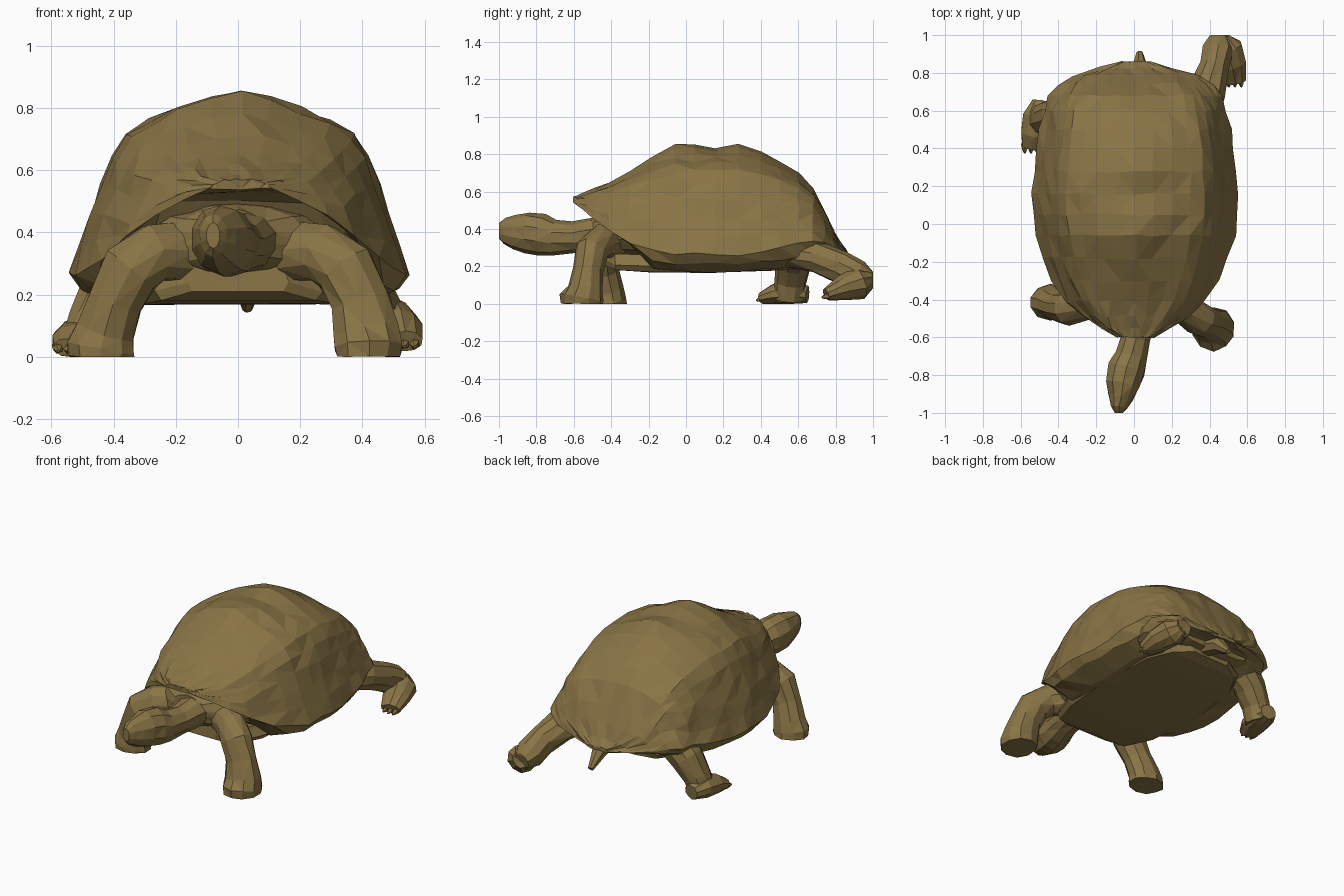
import bpy, bmesh, math, random
from mathutils import Vector

random.seed(4)
mat = bpy.data.materials.new("tortoise_brown")
mat.diffuse_color = (0.25, 0.175, 0.06, 1)


def skin(name, rings, jitter=0.0):
    """Close a list of equal-sized point rings into a faceted solid."""
    bm = bmesh.new()
    loops = []
    for ring in rings:
        xs = [p[0] for p in ring]
        amount = min(jitter, 0.02 * (max(xs) - min(xs)))
        loop = []
        for p in ring:
            v = Vector(p) + Vector([random.uniform(-amount, amount) for _ in range(3)])
            v.z = max(v.z, 0.0)
            v.y = min(1.0, max(-1.0, v.y))
            loop.append(bm.verts.new(v))
        loops.append(loop)
    n = len(loops[0])
    for a, b in zip(loops, loops[1:]):
        for i in range(n):
            j = (i + 1) % n
            bm.faces.new((a[i], a[j], b[j], b[i]))
    bm.faces.new(loops[0])
    bm.faces.new(loops[-1])
    bmesh.ops.recalc_face_normals(bm, faces=bm.faces)
    bmesh.ops.triangulate(bm, faces=bm.faces)
    me = bpy.data.meshes.new(name)
    bm.to_mesh(me)
    bm.free()
    me.materials.append(mat)
    ob = bpy.data.objects.new(name, me)
    bpy.context.collection.objects.link(ob)
    return ob


def tube(name, path, ref, sides=10, jitter=0.007):
    """Sweep an oval along path points (x, y, z, side radius, up radius)."""
    pts = [Vector(p[:3]) for p in path]
    ref = Vector(ref)
    rings = []
    for i, p in enumerate(pts):
        t = (pts[min(i + 1, len(pts) - 1)] - pts[max(i - 1, 0)]).normalized()
        side = ref.cross(t).normalized()
        up = t.cross(side)
        a, b = path[i][3:]
        ring = []
        for k in range(sides):
            ang = 2 * math.pi * (k + 0.5) / sides
            ring.append(p + side * a * math.cos(ang) + up * b * math.sin(ang))
        rings.append(ring)
    return skin(name, rings, jitter)


Y, Z = (0, 1, 0), (0, 0, 1)

# Shell: half cross-section (share of width, share of height), then stations
# along y: y, half width, rim z, top z, underside z, central bump
arch = [(1, 0), (0.94, 0.17), (0.885, 0.34), (0.82, 0.52), (0.76, 0.66),
        (0.67, 0.79), (0.54, 0.87), (0.37, 0.93), (0.18, 0.98)]
stations = [
    (-0.60, 0.10, 0.545, 0.57, 0.54, 0), (-0.55, 0.19, 0.51, 0.59, 0.53, 0),
    (-0.49, 0.28, 0.46, 0.62, 0.53, 0), (-0.41, 0.37, 0.385, 0.655, 0.50, 0),
    (-0.30, 0.44, 0.315, 0.71, 0.33, 0), (-0.18, 0.49, 0.285, 0.77, 0.185, 0.005),
    (-0.06, 0.525, 0.27, 0.82, 0.175, 0.03), (0.05, 0.54, 0.265, 0.835, 0.17, 0.01),
    (0.16, 0.545, 0.265, 0.835, 0.17, 0), (0.28, 0.535, 0.265, 0.83, 0.175, 0.025),
    (0.40, 0.52, 0.28, 0.80, 0.18, 0.02), (0.50, 0.505, 0.30, 0.755, 0.185, 0.005),
    (0.60, 0.485, 0.32, 0.695, 0.20, 0), (0.68, 0.46, 0.33, 0.62, 0.25, 0),
    (0.74, 0.41, 0.325, 0.50, 0.28, 0), (0.785, 0.33, 0.31, 0.40, 0.28, 0),
    (0.825, 0.19, 0.285, 0.32, 0.27, 0), (0.86, 0.08, 0.27, 0.285, 0.26, 0),
]
rings = []
for y, w, zr, zt, zb, bump in stations:
    half = [(w * u, zr + (zt - zr) * v + bump * max(0, 1 - 2 * u)) for u, v in arch]
    ze = zr + (zb - zr) * (0.55 if zb < zr else 0.15)
    ring = half + [(0, zt + bump)] + [(-x, z) for x, z in reversed(half)]
    ring += [(-w * 0.93, ze), (-w * 0.68, zb), (0, zb), (w * 0.68, zb), (w * 0.93, ze)]
    rings.append([(x + 0.008, y, z) for x, z in ring])
skin("shell", rings, 0.008)

# Belly plate
rings = []
for y, w, zb in [(-0.44, 0.16, 0.21), (-0.38, 0.27, 0.18), (-0.2, 0.34, 0.17),
                 (0.15, 0.38, 0.168), (0.5, 0.34, 0.18), (0.64, 0.26, 0.19), (0.7, 0.14, 0.21)]:
    rings.append([(w * 0.92, y, zb), (w, y, zb + 0.03), (w * 0.9, y, zb + 0.09),
                  (-w * 0.9, y, zb + 0.09), (-w, y, zb + 0.03), (-w * 0.92, y, zb)])
skin("belly_plate", rings, 0.003)

# Loose skin around the shoulders and hips
tube("shoulder_skin", [(0, -0.2, 0.36, 0.36, 0.12), (0, -0.36, 0.37, 0.30, 0.125),
                       (0, -0.44, 0.38, 0.22, 0.11), (0, -0.50, 0.38, 0.11, 0.09)], Z, 14)
tube("hip_skin", [(0, 0.4, 0.27, 0.4, 0.06), (0, 0.62, 0.28, 0.38, 0.06),
                  (0, 0.74, 0.28, 0.25, 0.04)], Z, 12)

# Neck and head
tube("neck_and_head", [
    (0.02, -0.35, 0.38, 0.15, 0.11), (0.02, -0.50, 0.37, 0.10, 0.09),
    (0.01, -0.60, 0.355, 0.08, 0.085), (-0.015, -0.70, 0.355, 0.088, 0.095),
    (-0.04, -0.77, 0.37, 0.102, 0.112), (-0.06, -0.85, 0.38, 0.095, 0.110),
    (-0.07, -0.92, 0.385, 0.068, 0.092), (-0.08, -0.97, 0.39, 0.045, 0.070),
    (-0.08, -1.00, 0.39, 0.022, 0.042)], Z, 10, 0.005)

# Tail
tube("tail", [(0.03, 0.66, 0.28, 0.07, 0.05), (0.03, 0.82, 0.235, 0.045, 0.045),
              (0.03, 0.905, 0.155, 0.018, 0.018)], Z, 7, 0.003)

# Front legs, mid-stride
tube("front_leg_left", [
    (-0.17, -0.37, 0.34, 0.10, 0.09), (-0.27, -0.43, 0.335, 0.095, 0.085),
    (-0.345, -0.45, 0.28, 0.10, 0.09), (-0.395, -0.44, 0.18, 0.092, 0.08),
    (-0.425, -0.42, 0.08, 0.10, 0.085), (-0.44, -0.415, 0.03, 0.115, 0.095),
    (-0.44, -0.415, 0.0, 0.11, 0.095)], Y)
tube("front_leg_right", [
    (0.17, -0.38, 0.34, 0.10, 0.09), (0.27, -0.45, 0.335, 0.095, 0.085),
    (0.345, -0.505, 0.28, 0.10, 0.09), (0.39, -0.525, 0.18, 0.095, 0.08),
    (0.415, -0.54, 0.08, 0.11, 0.095), (0.42, -0.555, 0.03, 0.115, 0.12),
    (0.42, -0.555, 0.0, 0.105, 0.115)], Y)

# Hind legs: left planted, right trailing
tube("hind_leg_left", [
    (-0.33, 0.58, 0.30, 0.11, 0.10), (-0.41, 0.575, 0.22, 0.10, 0.095),
    (-0.47, 0.56, 0.12, 0.08, 0.085), (-0.50, 0.55, 0.03, 0.075, 0.085)], Y)
tube("hind_foot_left", [
    (-0.49, 0.65, 0.05, 0.05, 0.045), (-0.505, 0.57, 0.06, 0.085, 0.065),
    (-0.525, 0.47, 0.05, 0.078, 0.055), (-0.54, 0.40, 0.03, 0.055, 0.032)], Z)
tube("hind_leg_right", [
    (0.33, 0.56, 0.27, 0.11, 0.08), (0.385, 0.70, 0.25, 0.105, 0.085),
    (0.425, 0.83, 0.195, 0.08, 0.09), (0.445, 0.92, 0.145, 0.085, 0.085),
    (0.45, 0.99, 0.12, 0.05, 0.055)], Z)
tube("hind_foot_right", [
    (0.46, 0.99, 0.13, 0.05, 0.05), (0.485, 0.93, 0.11, 0.09, 0.085),
    (0.515, 0.84, 0.085, 0.082, 0.07), (0.535, 0.75, 0.05, 0.06, 0.035)], Z)

# Short claws on the hind feet
for side, x, y, z in (("left", -0.545, 0.405, 0.03), ("right", 0.535, 0.755, 0.045)):
    for k in (-1, 0, 1):
        cx = x + k * 0.033
        tube(f"claw_{side}_{k + 2}", [(cx, y + 0.02, z, 0.02, 0.02),
                                      (cx, y - 0.012, z - 0.006, 0.014, 0.014),
                                      (cx, y - 0.03, z - 0.012, 0.005, 0.005)], Z, 5, 0.0)
